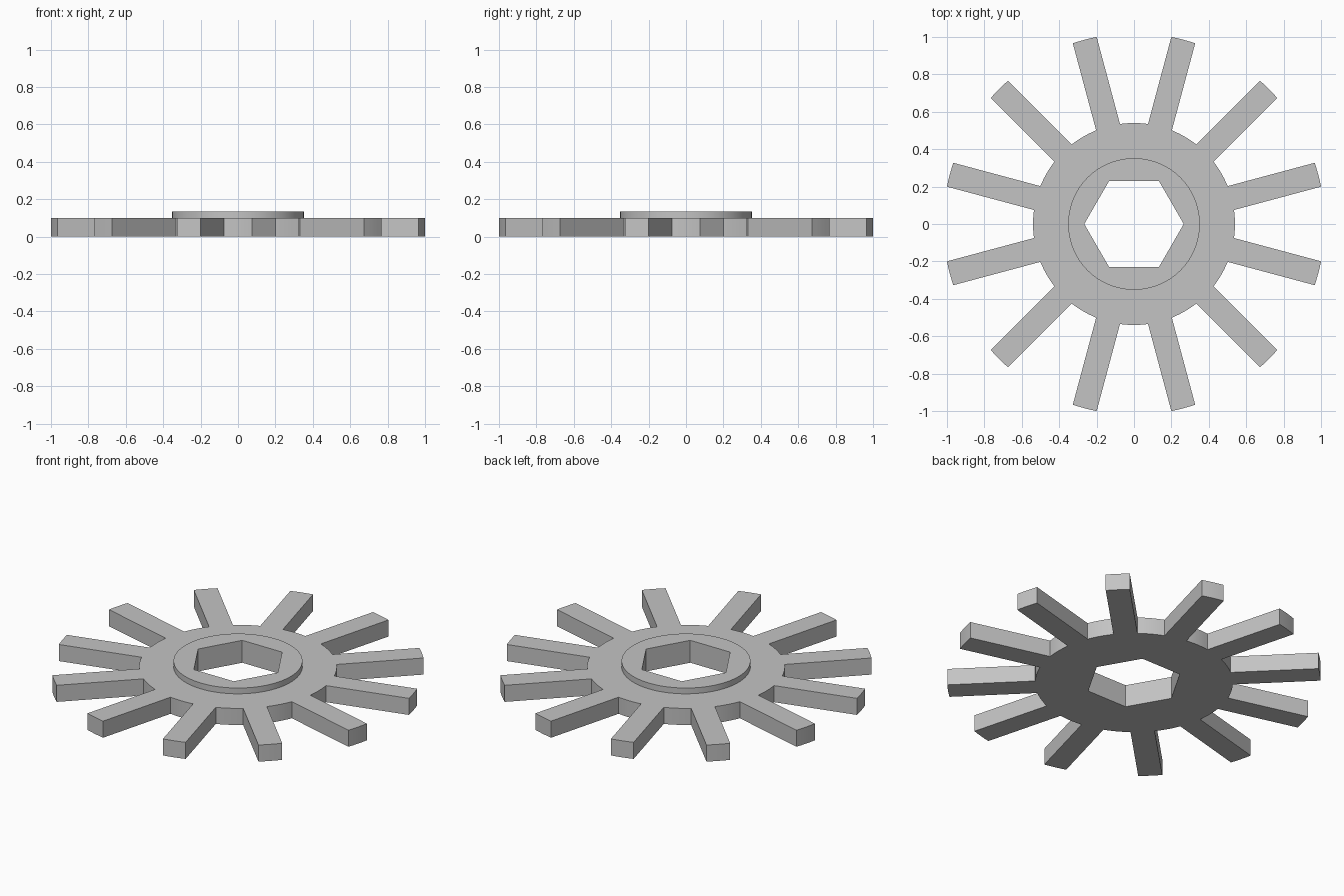
import bpy
import bmesh
from math import sin, cos, asin, pi, radians

cube = bpy.data.objects.get("Cube")
if cube:
    bpy.data.objects.remove(cube, do_unlink=True)

SPOKES = 12
HUB_R, TIP_R, COLLAR_R, HEX_R = 0.54, 1.02, 0.352, 0.266
HALF_WIDTH = 0.066
WHEEL_TOP, COLLAR_TOP = 0.1, 0.135

grey = bpy.data.materials.new("plain_grey")
grey.use_nodes = True
colour = (0.55, 0.55, 0.55, 1)
grey.diffuse_color = colour
grey.node_tree.nodes["Principled BSDF"].inputs["Base Color"].default_value = colour


def arc(radius, start, end, steps):
    """Points along an arc, both ends included."""
    angles = [start + (end - start) * i / steps for i in range(steps + 1)]
    return [(radius * cos(a), radius * sin(a)) for a in angles]


def circle(radius, sides):
    return arc(radius, 0, 2 * pi, sides)[:-1]


def plate(name, outlines, bottom, top):
    """Extrude filled outlines (inner ones become holes) between two heights."""
    curve = bpy.data.curves.new(name + "_profile", "CURVE")
    curve.dimensions = "2D"
    curve.fill_mode = "BOTH"
    curve.extrude = (top - bottom) / 2
    for points in outlines:
        spline = curve.splines.new("POLY")
        spline.points.add(len(points) - 1)
        for p, (x, y) in zip(spline.points, points):
            p.co = (x, y, 0, 1)
        spline.use_cyclic_u = True
    helper = bpy.data.objects.new(name + "_profile", curve)
    bpy.context.collection.objects.link(helper)
    graph = bpy.context.evaluated_depsgraph_get()
    mesh = bpy.data.meshes.new_from_object(helper.evaluated_get(graph))
    bpy.data.objects.remove(helper, do_unlink=True)

    # Weld the caps to the walls and seat the plate at its height
    bm = bmesh.new()
    bm.from_mesh(mesh)
    bmesh.ops.remove_doubles(bm, verts=bm.verts, dist=0.0001)
    bmesh.ops.translate(bm, verts=bm.verts, vec=(0, 0, (bottom + top) / 2))
    bmesh.ops.recalc_face_normals(bm, faces=bm.faces)
    bm.to_mesh(mesh)
    bm.free()
    mesh.name = name
    mesh.materials.clear()
    mesh.materials.append(grey)
    obj = bpy.data.objects.new(name, mesh)
    bpy.context.collection.objects.link(obj)
    bpy.ops.object.select_all(action="DESELECT")
    obj.select_set(True)
    bpy.context.view_layer.objects.active = obj
    bpy.ops.object.shade_smooth_by_angle(angle=radians(20))
    return obj


# Spoked wheel: parallel-sided spokes with rounded tips, hub arcs between them
tip, root, pitch = asin(HALF_WIDTH / TIP_R), asin(HALF_WIDTH / HUB_R), 2 * pi / SPOKES
wheel_outline = []
for i in range(SPOKES):
    mid = (i + 0.5) * pitch
    wheel_outline += arc(TIP_R, mid - tip, mid + tip, 4)
    wheel_outline += arc(HUB_R, mid + root, mid + pitch - root, 6)

hex_bore = circle(HEX_R, 6)
plate("spoked_wheel", [wheel_outline, hex_bore], 0, WHEEL_TOP)

# Raised collar around the hexagonal bore
plate("hub_collar", [circle(COLLAR_R, 96), hex_bore], WHEEL_TOP, COLLAR_TOP)
